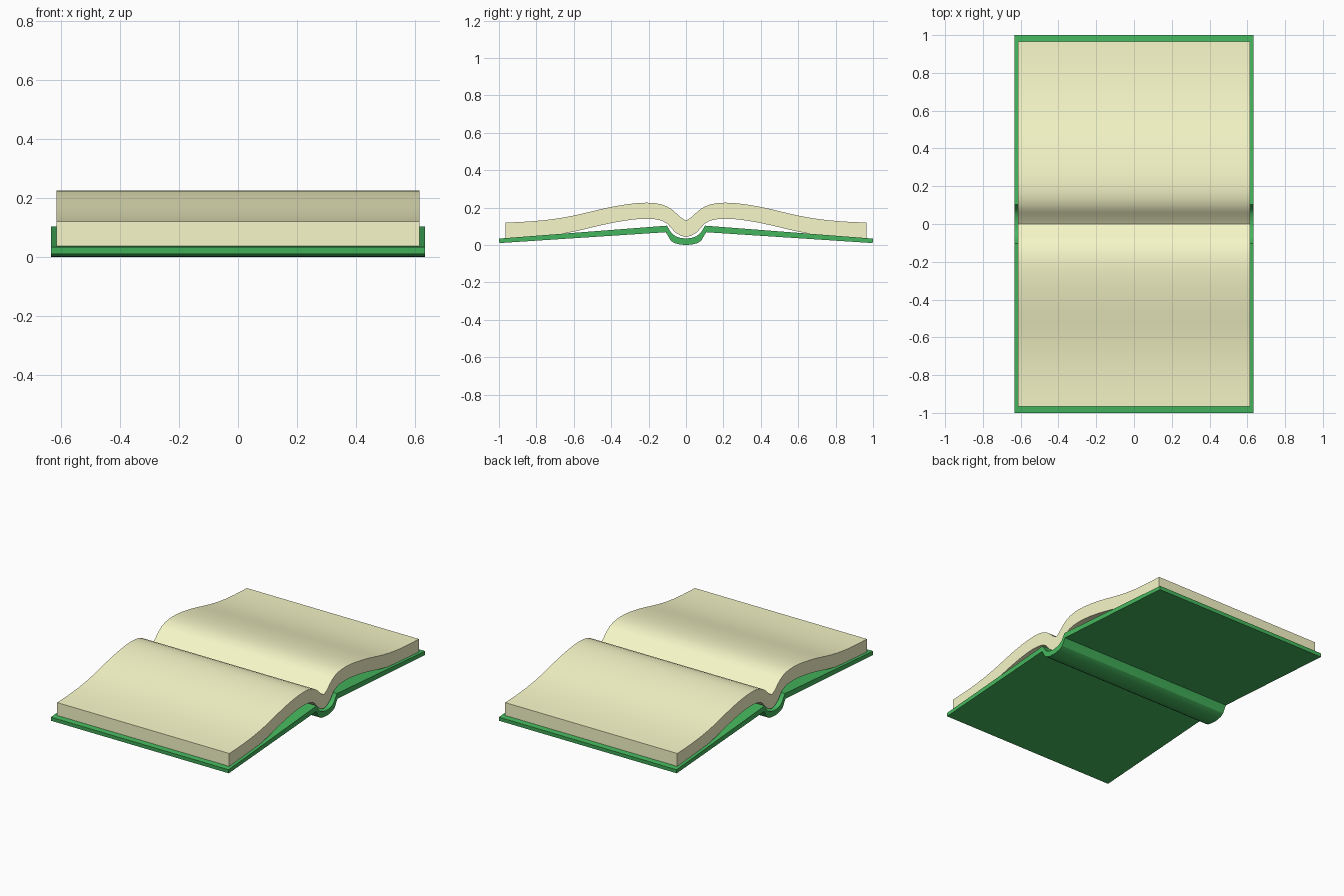
import bpy, bmesh

if "Cube" in bpy.data.objects:
    bpy.data.objects.remove(bpy.data.objects["Cube"])


def material(name, rgb):
    m = bpy.data.materials.new(name)
    m.diffuse_color = (*rgb, 1)
    m.use_nodes = True
    m.node_tree.nodes["Principled BSDF"].inputs["Base Color"].default_value = m.diffuse_color
    return m


def extrude_strip(name, half, width, mat, angle):
    """half: (y_top, z_top, y_bottom, z_bottom) stations from centre outwards, mirrored in y."""
    stations = [(-a, b, -c, d) for a, b, c, d in reversed(half[1:])] + half
    bm = bmesh.new()
    rings = []
    for yt, zt, yb, zb in stations:
        rings.append([bm.verts.new(p) for p in (
            (-width, yt, zt), (width, yt, zt), (width, yb, zb), (-width, yb, zb))])
    for a, b in zip(rings, rings[1:]):
        for i in range(4):
            j = (i + 1) % 4
            bm.faces.new((a[i], a[j], b[j], b[i]))
    bm.faces.new(rings[0])
    bm.faces.new(rings[-1])
    bmesh.ops.recalc_face_normals(bm, faces=bm.faces)
    me = bpy.data.meshes.new(name)
    bm.to_mesh(me)
    bm.free()
    ob = bpy.data.objects.new(name, me)
    bpy.context.collection.objects.link(ob)
    me.materials.append(mat)
    bpy.ops.object.select_all(action='DESELECT')
    ob.select_set(True)
    bpy.context.view_layer.objects.active = ob
    bpy.ops.object.shade_smooth_by_angle(angle=angle)
    return ob


# Cover: rounded spine and two sloping boards
cover = [
    (0, .034, 0, 0), (.03, .038, .03, .002), (.055, .046, .06, .009),
    (.075, .061, .082, .023), (.088, .08, .094, .045), (.102, .103, .108, .068),
    (1, .034, .998, .01),
]
extrude_strip("cover", cover, .633, material("green", (.06, .47, .11)), .5)

# Page block: centre gutter, high arch, then flattening to the outer edge
pages = [(y, zt, y, zb) for y, zt, zb in [
    (0, .13, .042), (.03, .149, .05), (.06, .177, .069), (.08, .193, .092),
    (.1, .205, .114), (.13, .217, .13), (.17, .224, .138), (.21, .226, .14),
    (.26, .224, .138), (.32, .217, .131), (.39, .205, .119), (.46, .19, .104),
    (.53, .173, .087), (.6, .157, .071), (.67, .144, .058), (.75, .133, .048),
    (.83, .126, .042), (.9, .122, .039), (.965, .12, .037)]]
extrude_strip("pages", pages, .613, material("cream", (.93, .93, .58)), .6)
